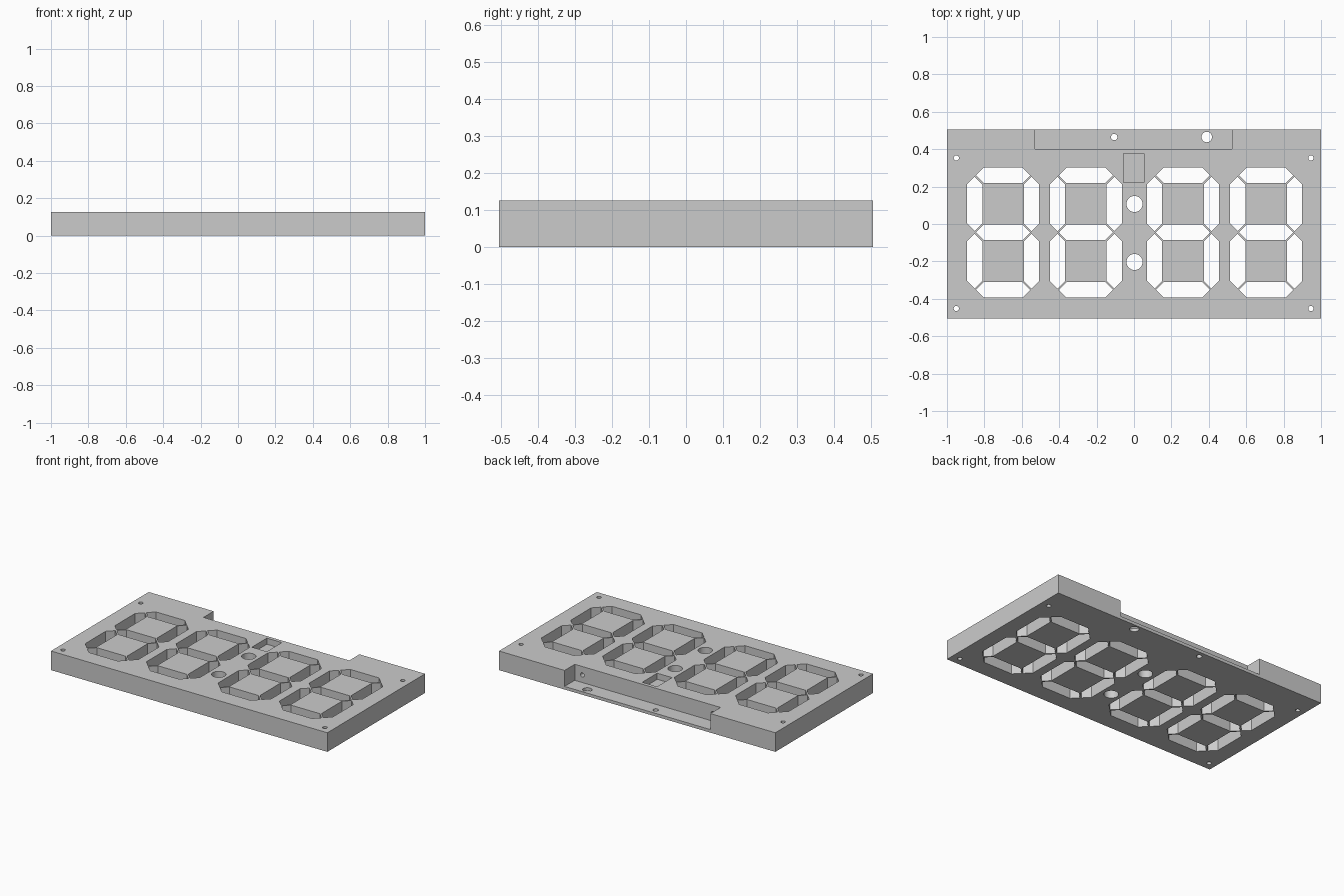
import bpy, bmesh
from math import cos, sin, tau
from mathutils import Matrix, Vector

cube = bpy.data.objects.get("Cube")
if cube:
    bpy.data.objects.remove(cube, do_unlink=True)

HEIGHT, HALF_X, HALF_Y = 0.125, 1.0, 0.505
MARGIN = 0.05

grey = bpy.data.materials.new("light_grey")
grey.use_nodes = True
COLOUR = (0.6, 0.6, 0.6, 1)
grey.diffuse_color = COLOUR
grey.node_tree.nodes["Principled BSDF"].inputs["Base Color"].default_value = COLOUR


def prism(bm, outline, z0, z1):
    """Closed prism from a counter-clockwise outline."""
    low = [bm.verts.new((x, y, z0)) for x, y in outline]
    high = [bm.verts.new((x, y, z1)) for x, y in outline]
    bm.faces.new(low[::-1])
    bm.faces.new(high)
    for i in range(len(low)):
        j = (i + 1) % len(low)
        bm.faces.new((low[i], low[j], high[j], high[i]))


def box(bm, x0, x1, y0, y1, z0, z1):
    prism(bm, [(x0, y0), (x1, y0), (x1, y1), (x0, y1)], z0, z1)


def hole(bm, x, y, r, sides=32):
    ring = [(x + r * cos(tau * i / sides), y + r * sin(tau * i / sides)) for i in range(sides)]
    prism(bm, ring, -MARGIN, HEIGHT + MARGIN)


def segment(bm, start, end, half=0.041, gap=0.007):
    """Hexagonal through slot between two digit nodes."""
    a, b = Vector(start), Vector(end)
    d = (b - a).normalized()
    n = Vector((-d.y, d.x)) * half
    a, b = a + d * gap, b - d * gap
    prism(bm, [a, a + d * half - n, b - d * half - n, b, b - d * half + n, a + d * half + n],
          -MARGIN, HEIGHT + MARGIN)


def make_object(name, bm):
    mesh = bpy.data.meshes.new(name)
    bm.to_mesh(mesh)
    bm.free()
    mesh.materials.append(grey)
    obj = bpy.data.objects.new(name, mesh)
    bpy.context.collection.objects.link(obj)
    return obj


# Solid plate
bm = bmesh.new()
box(bm, -HALF_X, HALF_X, -HALF_Y, HALF_Y, 0, HEIGHT)
plate = make_object("display_housing", bm)

# Rear connector notch and the shallow pocket in the top
recesses = bmesh.new()
box(recesses, -0.53, 0.525, 0.40, HALF_Y + MARGIN, 0.02, HEIGHT + MARGIN)
box(recesses, -0.055, 0.053, 0.222, 0.377, HEIGHT - 0.04, HEIGHT + MARGIN)

# Through openings: four digits of seven segments
openings = bmesh.new()
top, middle, bottom = 0.26, -0.045, -0.352
for centre in (-0.70, -0.257, 0.262, 0.706):
    left, right = centre - 0.152, centre + 0.152
    for y in (top, middle, bottom):
        segment(openings, (left, y), (right, y))
    for x in (left, right):
        segment(openings, (x, bottom), (x, middle))
        segment(openings, (x, middle), (x, top))

# Colon dots, corner screw holes and notch floor holes
for y in (0.107, -0.203):
    hole(openings, 0.003, y, 0.043)
for x in (-0.95, 0.946):
    for y in (0.353, -0.452):
        hole(openings, x, y, 0.014)
hole(openings, -0.106, 0.465, 0.017)
hole(openings, 0.389, 0.465, 0.028)

# Blind wire holes in the notch wall
wire_holes = bmesh.new()
for x in (-0.475, 0.470):
    bmesh.ops.create_cone(wire_holes, cap_ends=True, segments=24, radius1=0.014, radius2=0.014,
                          depth=0.12, matrix=Matrix.Translation((x, 0.38, 0.07))
                          @ Matrix.Rotation(tau / 4, 4, 'X'))

# Cut everything, then remove the cutters
cutters = [make_object(name, b) for name, b in (("recess_cutter", recesses),
           ("opening_cutter", openings), ("wire_hole_cutter", wire_holes))]
bpy.ops.object.select_all(action='DESELECT')
bpy.context.view_layer.objects.active = plate
plate.select_set(True)
for cutter in cutters:
    cutter.hide_render = True
    mod = plate.modifiers.new(cutter.name, 'BOOLEAN')
    mod.operation, mod.solver, mod.object = 'DIFFERENCE', 'EXACT', cutter
    bpy.ops.object.modifier_apply(modifier=mod.name)
    bpy.data.objects.remove(cutter, do_unlink=True)

bpy.ops.object.shade_smooth_by_angle(angle=0.5)
